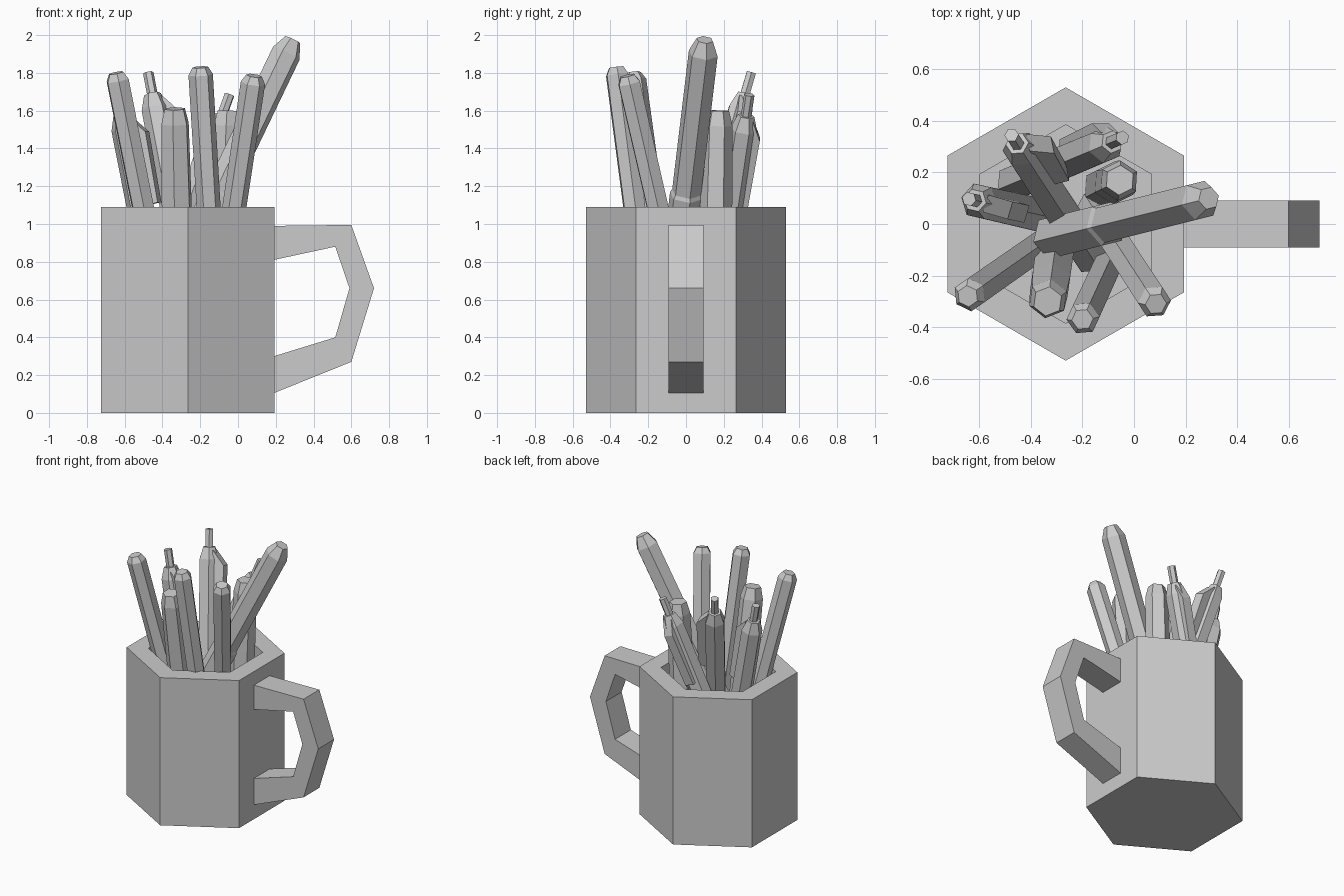
import bpy, bmesh, math
from mathutils import Vector

if "Cube" in bpy.data.objects:
    bpy.data.objects.remove(bpy.data.objects["Cube"])


def finish(name, bm):
    bmesh.ops.recalc_face_normals(bm, faces=bm.faces)
    mesh = bpy.data.meshes.new(name)
    bm.to_mesh(mesh)
    bm.free()
    obj = bpy.data.objects.new(name, mesh)
    bpy.context.collection.objects.link(obj)
    return obj


def hex_lathe(name, profile, turn=0.5):
    """Six-sided solid from (radius, height) rings, capped at both ends."""
    bm = bmesh.new()
    rings = []
    for r, z in profile:
        rings.append([bm.verts.new((r * math.cos(math.pi * (k / 3 + turn)),
                                    r * math.sin(math.pi * (k / 3 + turn)), z)) for k in range(6)])
    for a, b in zip(rings, rings[1:]):
        for k in range(6):
            n = (k + 1) % 6
            bm.faces.new((a[k], a[n], b[n], b[k]))
    bm.faces.new(rings[0])
    bm.faces.new(rings[-1])
    return finish(name, bm)


def prism(name, points, origin, u, v, half):
    """Flat outline in the u-v plane, thickened evenly to both sides."""
    w = u.cross(v).normalized() * half
    bm = bmesh.new()
    sides = [[bm.verts.new(origin + u * a + v * b + w * s) for a, b in points] for s in (-1, 1)]
    for k in range(len(points)):
        n = (k + 1) % len(points)
        bm.faces.new((sides[0][k], sides[0][n], sides[1][n], sides[1][k]))
    for side in sides:
        bm.faces.new(side)
    return finish(name, bm)


def pen(name, tip, slope, profile, turn=0.5):
    """Leaning pen: profile is (radius, distance below tip), slope is (dx, dy) per unit height."""
    axis = Vector((*slope, 1)).normalized()
    obj = hex_lathe(name, [(r, -d) for r, d in profile], turn)
    obj.location = tip
    obj.rotation_mode = 'QUATERNION'
    obj.rotation_quaternion = axis.to_track_quat('Z', 'Y')
    return axis


# Mug: hollow hexagonal cup
mug = hex_lathe("mug", [(0.53, 0), (0.53, 1.09), (0.385, 1.09), (0.385, 0.08)])
mug.location.x = -0.265

# Handle
prism("handle",
      [(0.19, 0.99), (0.60, 0.995), (0.72, 0.66), (0.60, 0.27), (0.19, 0.105),
       (0.19, 0.30), (0.515, 0.40), (0.59, 0.66), (0.515, 0.88), (0.19, 0.81)],
      Vector(), Vector((1, 0, 0)), Vector((0, 0, 1)), 0.092)

# Slim pencils
pencils = [((-0.645, -0.28, 1.80), (-0.20, -0.14)),
           ((-0.20, -0.37, 1.83), (-0.06, -0.13)),
           ((0.085, -0.31, 1.785), (0.15, 0.23 * -1))]
for i, (tip, slope) in enumerate(pencils):
    pen(f"pencil_{i + 1}", tip, slope, [(0.042, 0), (0.065, 0.04), (0.062, 1.7)])

# Short thick crayons
crayons = [((-0.335, -0.30, 1.61), (-0.02, -0.14)),
           ((-0.055, 0.17, 1.60), (0.04, 0.02))]
for i, (tip, slope) in enumerate(crayons):
    pen(f"crayon_{i + 1}", tip, slope, [(0.058, 0), (0.078, 0.08), (0.085, 0.5), (0.085, 1.5)])

# Click pens with a thin button and a side clip
clickers = [((-0.475, 0.345, 1.80), (-0.19, 0.29), (1, 0.2, 0), 1.7),
            ((-0.64, 0.097, 1.70), (-0.20, 0.045), (1, -0.3, 0), 1.6),
            ((-0.045, 0.335, 1.685), (0.36, 0.15), (0, 1, 0), 1.25)]
for i, (tip, slope, side, length) in enumerate(clickers):
    axis = pen(f"click_pen_{i + 1}", tip, slope,
               [(0.028, 0), (0.028, 0.12), (0.045, 0.12), (0.072, 0.20), (0.075, length)])
    out = Vector(side)
    out = (out - axis * out.dot(axis)).normalized()
    reach = 0.12 if i < 2 else 0.09
    prism(f"pen_clip_{i + 1}", [(0.04, -0.14), (reach, -0.24), (reach - 0.01, -0.62), (0.04, -0.62)],
          Vector(tip), out, axis, 0.035)

# Large leaning marker with a stepped collar
pen("marker", (0.29, 0.10, 1.975), (0.48, 0.12),
    [(0.045, 0), (0.08, 0.08), (0.08, 0.90), (0.09, 0.92), (0.09, 1.40), (0.065, 1.43)])
